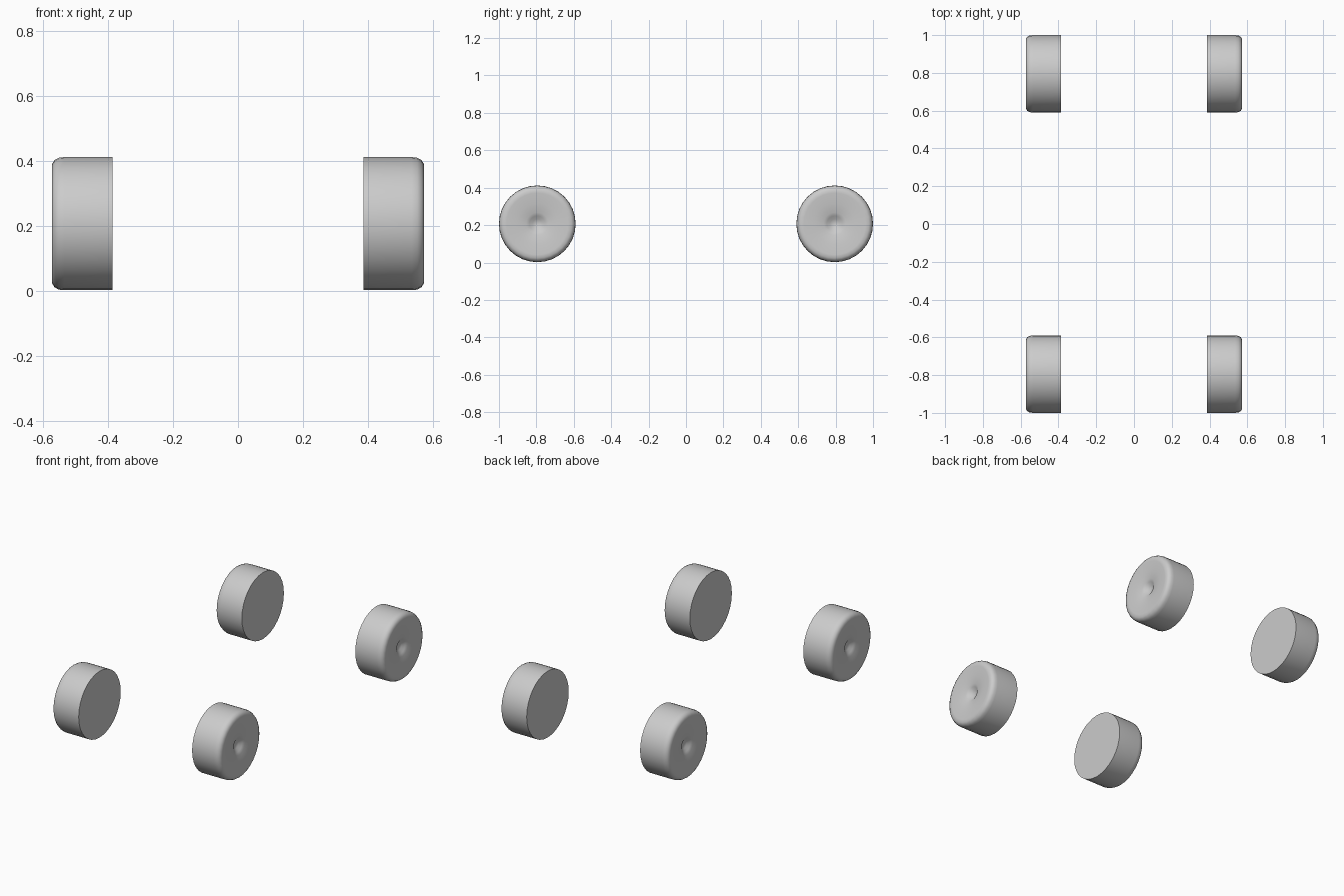
import bpy, bmesh, math

if "Cube" in bpy.data.objects:
    bpy.data.objects.remove(bpy.data.objects["Cube"])

SEGMENTS = 32
CENTRE_Y, CENTRE_Z = 0.795, 0.207

# (radius, x) from the flat inner face, over the tread, to the dimpled hub
PROFILE = [(0, 0.387), (0.205, 0.387), (0.205, 0.535), (0.203, 0.552),
           (0.196, 0.565), (0.183, 0.573), (0.165, 0.573), (0.11, 0.568),
           (0.06, 0.562), (0.042, 0.555), (0.025, 0.542), (0, 0.537)]


def make_wheel(name, side, y):
    bm = bmesh.new()
    verts = [bm.verts.new((side * x, 0, r)) for r, x in PROFILE]
    edges = [bm.edges.new(pair) for pair in zip(verts, verts[1:])]
    bmesh.ops.spin(bm, geom=verts + edges, cent=(0, 0, 0), axis=(1, 0, 0),
                   angle=2 * math.pi, steps=SEGMENTS, use_duplicate=False)
    bmesh.ops.remove_doubles(bm, verts=bm.verts, dist=1e-4)
    bmesh.ops.recalc_face_normals(bm, faces=bm.faces)
    mesh = bpy.data.meshes.new(name)
    bm.to_mesh(mesh)
    bm.free()
    obj = bpy.data.objects.new(name, mesh)
    obj.location = (0, y, CENTRE_Z)
    bpy.context.collection.objects.link(obj)
    bpy.ops.object.select_all(action='DESELECT')
    obj.select_set(True)
    bpy.context.view_layer.objects.active = obj
    bpy.ops.object.shade_smooth_by_angle(angle=math.radians(60))


# Four wheels, dimpled faces outward
for end, y in (("front", -CENTRE_Y), ("rear", CENTRE_Y)):
    for hand, side in (("left", -1), ("right", 1)):
        make_wheel(f"{end}_{hand}_wheel", side, y)
